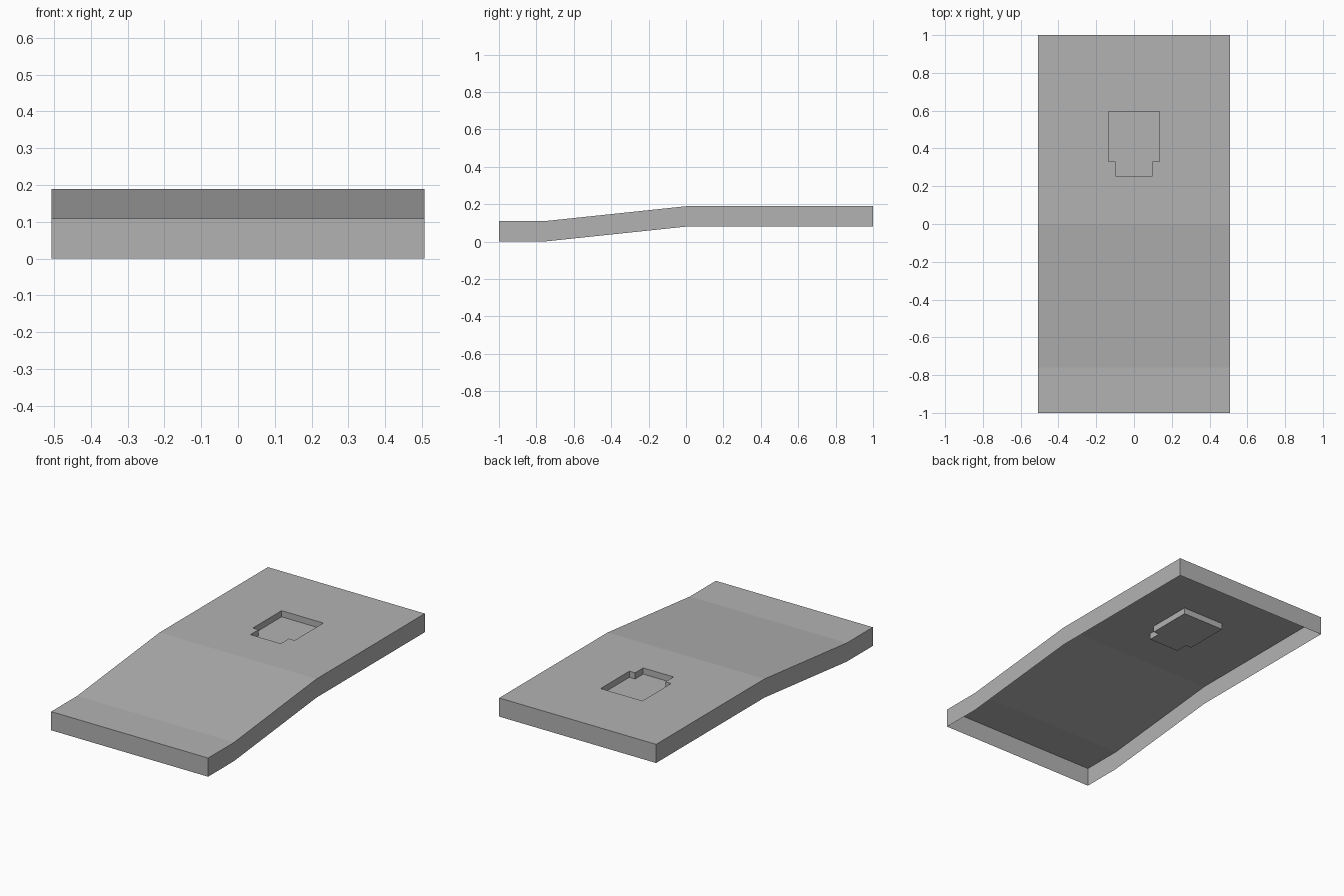
import bpy
import bmesh

cube = bpy.data.objects.get("Cube")
if cube:
    bpy.data.objects.remove(cube, do_unlink=True)

HALF_WIDTH = 0.507
WALL = 0.109
POCKET_DEPTH = 0.036
LOW, HIGH = 0.11, 0.19

# Single grey material
grey = bpy.data.materials.new("plain_grey")
grey.use_nodes = True
colour = (0.45, 0.45, 0.45, 1)
grey.diffuse_color = colour
grey.node_tree.nodes["Principled BSDF"].inputs["Base Color"].default_value = colour

# Break lines across and along the sheet
xs = [-HALF_WIDTH, -0.135, -0.098, 0.098, 0.135, HALF_WIDTH]
ys = [-1, -0.76, 0, 0.255, 0.33, 0.595, 1]


def height(y):
    """Low front lip, ramp, then a level rear deck."""
    return LOW if y <= -0.76 else min(HIGH, HIGH + (HIGH - LOW) * y / 0.76)


def in_pocket(face):
    """Wide rear part of the recess plus its narrower front tab."""
    c = face.calc_center_median()
    return (abs(c.x) < 0.135 and 0.33 < c.y < 0.595) or \
           (abs(c.x) < 0.098 and 0.255 < c.y < 0.33)


# Top sheet
bm = bmesh.new()
rows = [[bm.verts.new((x, y, height(y))) for x in xs] for y in ys]
for a, b in zip(rows, rows[1:]):
    for i in range(len(xs) - 1):
        bm.faces.new((a[i], a[i + 1], b[i + 1], b[i]))
rim = [e for e in bm.edges if e.is_boundary]


def pull_down(geom, distance):
    verts = [g for g in geom if isinstance(g, bmesh.types.BMVert)]
    bmesh.ops.translate(bm, verts=verts, vec=(0, 0, -distance))


# Open-bottomed side walls
pull_down(bmesh.ops.extrude_edge_only(bm, edges=rim)["geom"], WALL)

# Recess sunk into the rear deck
pocket = [f for f in bm.faces if f.normal.length >= 0 and in_pocket(f)]
sunk = bmesh.ops.extrude_face_region(bm, geom=pocket)["geom"]
pull_down(sunk, POCKET_DEPTH)
bmesh.ops.delete(bm, geom=[f for f in pocket if f.is_valid], context="FACES")

# Merge coplanar cells and face the sheet upwards
bmesh.ops.dissolve_limit(bm, angle_limit=0.01, verts=bm.verts[:], edges=bm.edges[:])
bmesh.ops.recalc_face_normals(bm, faces=bm.faces[:])
bm.normal_update()
if sum(f.normal.z * f.calc_area() for f in bm.faces) < 0:
    bmesh.ops.reverse_faces(bm, faces=bm.faces[:])

# Drop the front lip onto the ground
lowest = min(v.co.z for v in bm.verts)
bmesh.ops.translate(bm, verts=bm.verts[:], vec=(0, 0, -lowest))

mesh = bpy.data.meshes.new("sloped_cover")
bm.to_mesh(mesh)
bm.free()
mesh.materials.append(grey)
cover = bpy.data.objects.new("sloped_cover", mesh)
bpy.context.collection.objects.link(cover)
